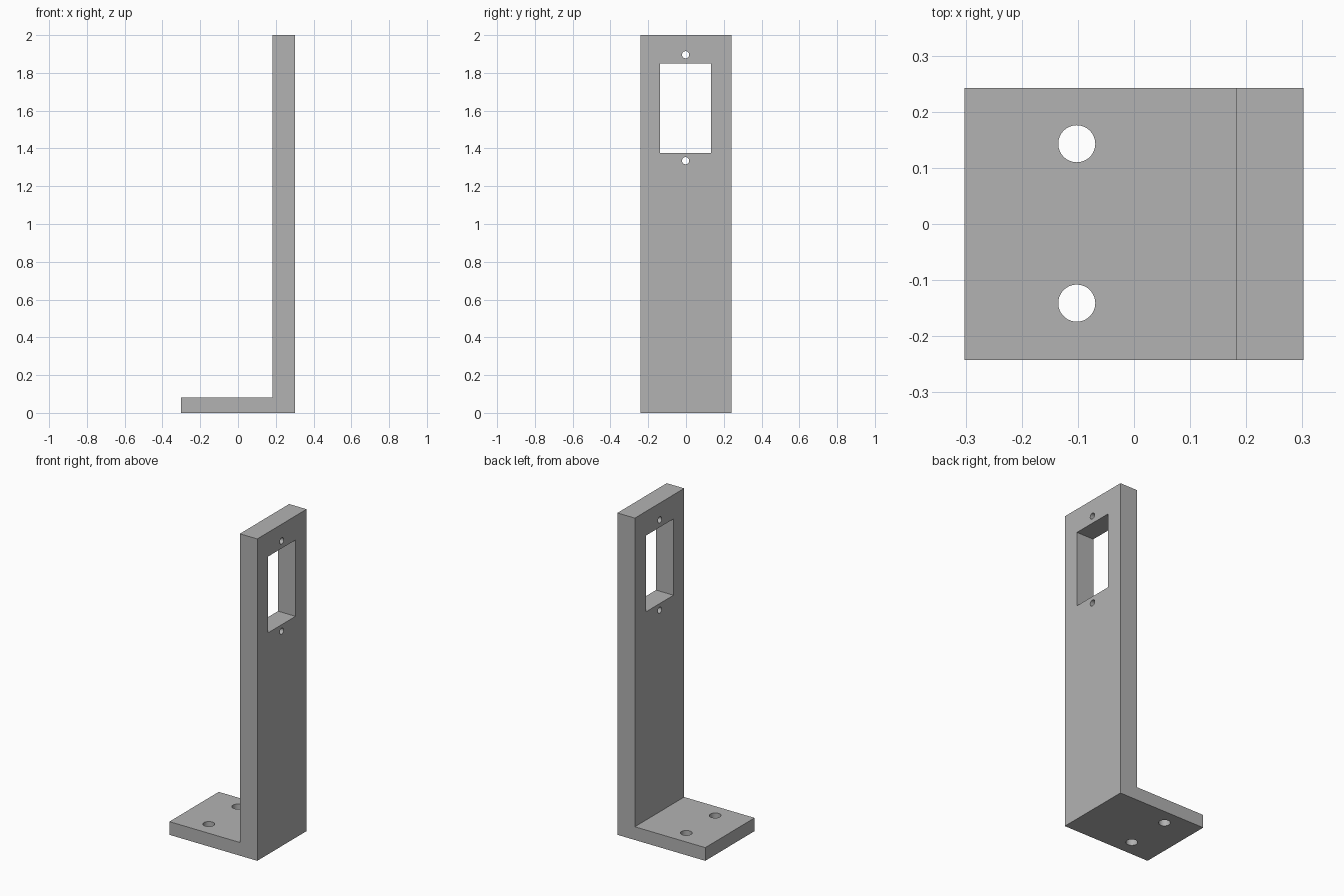
import bpy
import bmesh
from math import radians
from mathutils import Matrix, Vector

cube = bpy.data.objects.get("Cube")
if cube:
    bpy.data.objects.remove(cube, do_unlink=True)

HALF_DEPTH = 0.242

grey = bpy.data.materials.new("plain grey")
grey.use_nodes = True
colour = (0.448, 0.448, 0.448, 1)
grey.diffuse_color = colour
grey.node_tree.nodes["Principled BSDF"].inputs["Base Color"].default_value = colour


def add_object(name, bm):
    bmesh.ops.recalc_face_normals(bm, faces=bm.faces)
    mesh = bpy.data.meshes.new(name)
    bm.to_mesh(mesh)
    bm.free()
    mesh.materials.append(grey)
    obj = bpy.data.objects.new(name, mesh)
    bpy.context.collection.objects.link(obj)
    return obj


def hole_cutter(name, centre, radius, axis):
    bm = bmesh.new()
    turn = Matrix.Rotation(radians(90), 4, "Y") if axis == "X" else Matrix()
    bmesh.ops.create_cone(bm, cap_ends=True, segments=48, radius1=radius,
                          radius2=radius, depth=0.3,
                          matrix=Matrix.Translation(centre) @ turn)
    return add_object(name, bm)


def box_cutter(name, centre, size):
    bm = bmesh.new()
    bmesh.ops.create_cube(bm, size=1, matrix=Matrix.Translation(centre)
                          @ Matrix.Diagonal((*size, 1)))
    return add_object(name, bm)


# L-shaped bracket: foot and upright extruded from one profile
profile = [(-0.302, 0), (0.302, 0), (0.302, 2), (0.182, 2), (0.182, 0.082), (-0.302, 0.082)]
bm = bmesh.new()
face = bm.faces.new([bm.verts.new((x, -HALF_DEPTH, z)) for x, z in profile])
side = bmesh.ops.extrude_face_region(bm, geom=[face])
moved = [v for v in side["geom"] if isinstance(v, bmesh.types.BMVert)]
bmesh.ops.translate(bm, verts=moved, vec=Vector((0, 2 * HALF_DEPTH, 0)))
bracket = add_object("bracket", bm)

# Window, its two screw holes, and the two mounting holes in the foot
cutters = [box_cutter("window_cutter", (0.242, -0.002, 1.613), (0.3, 0.27, 0.474))]
for z in (1.335, 1.896):
    cutters.append(hole_cutter("screw_hole_cutter", (0.242, -0.002, z), 0.019, "X"))
for y in (-0.141, 0.143):
    cutters.append(hole_cutter("mounting_hole_cutter", (-0.102, y, 0.041), 0.033, "Z"))

bpy.context.view_layer.objects.active = bracket
for cutter in cutters:
    cutter.hide_render = True
    mod = bracket.modifiers.new("cut", "BOOLEAN")
    mod.operation = "DIFFERENCE"
    mod.solver = "EXACT"
    mod.object = cutter
    bpy.ops.object.modifier_apply(modifier=mod.name)
    bpy.data.objects.remove(cutter, do_unlink=True)

# Smooth hole walls with crisp edges
bpy.ops.object.select_all(action="DESELECT")
bracket.select_set(True)
bpy.ops.object.shade_smooth_by_angle(angle=radians(30))
